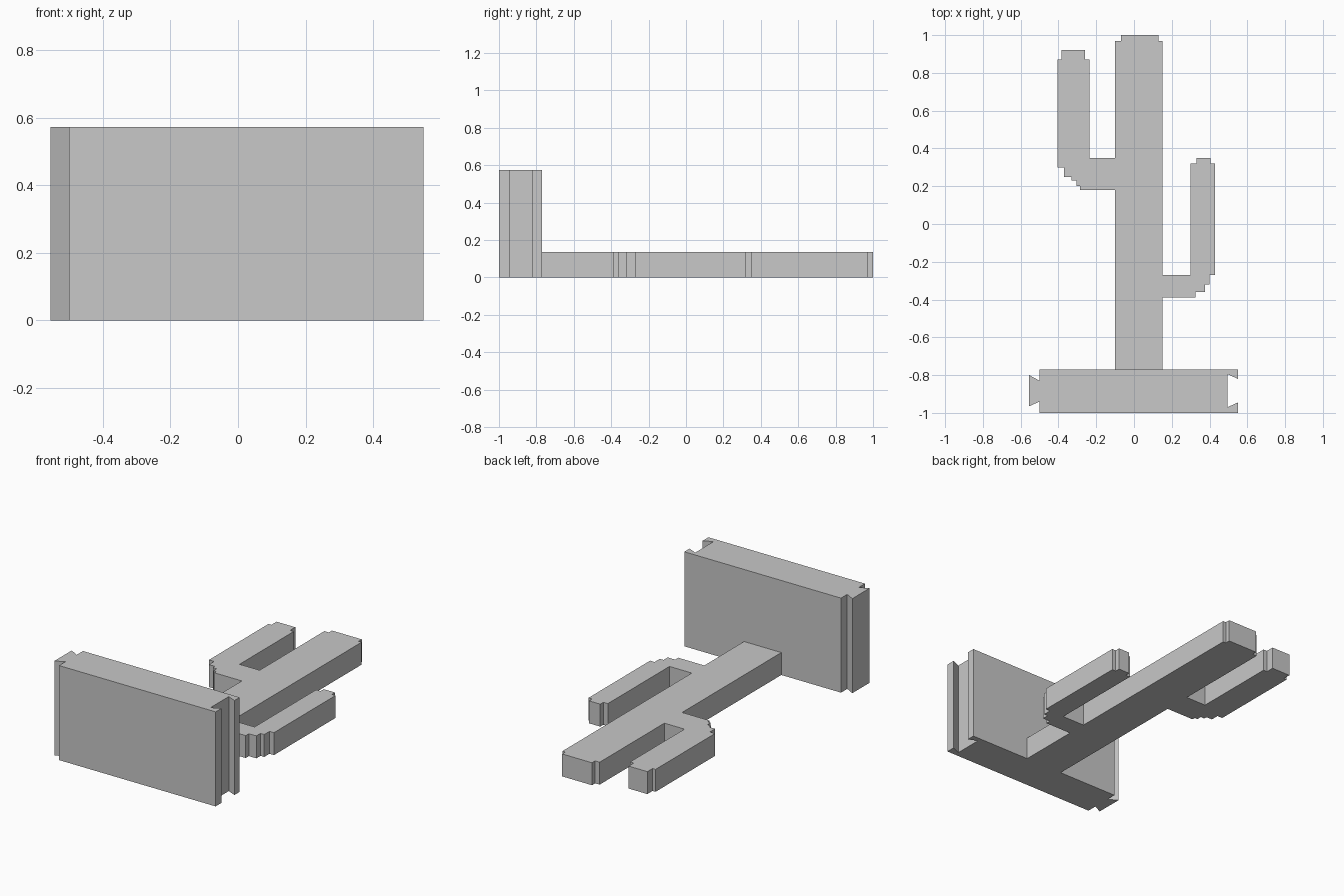
import bpy
import bmesh

# Remove the default object
default_cube = bpy.data.objects.get("Cube")
if default_cube:
    bpy.data.objects.remove(default_cube, do_unlink=True)

# Single flat material
GREY = (0.58, 0.58, 0.58, 1.0)
grey = bpy.data.materials.new("light grey")
grey.use_nodes = True
grey.diffuse_color = GREY
for node in grey.node_tree.nodes:
    if node.type == "BSDF_PRINCIPLED":
        node.inputs["Base Color"].default_value = GREY


def extrude_outline(name, outline, height):
    """Make a solid prism from a closed ground outline."""
    bm = bmesh.new()
    base = bm.faces.new([bm.verts.new((x, y, 0)) for x, y in outline])
    result = bmesh.ops.extrude_face_region(bm, geom=[base], use_keep_orig=True)
    top = [g for g in result["geom"] if isinstance(g, bmesh.types.BMVert)]
    bmesh.ops.translate(bm, verts=top, vec=(0, 0, height))
    bmesh.ops.recalc_face_normals(bm, faces=bm.faces)
    mesh = bpy.data.meshes.new(name)
    bm.to_mesh(mesh)
    bm.free()
    mesh.materials.append(grey)
    obj = bpy.data.objects.new(name, mesh)
    bpy.context.scene.collection.objects.link(obj)
    return obj


def notched_tip(right, left, top, inset_right, inset_left, drop):
    """Blunt tip with a small square step at each corner, right to left."""
    shoulder = top - drop
    return [(right, shoulder), (right - inset_right, shoulder),
            (right - inset_right, top), (left + inset_left, top),
            (left + inset_left, shoulder), (left, shoulder)]


def staircase(start, moves):
    """Corner points reached by alternating horizontal and vertical moves."""
    x, y = start
    points = [start]
    for dx, dy in moves:
        points.append((x + dx, y))
        x, y = x + dx, y + dy
        points.append((x, y))
    return points


# Cactus: trunk and two bent arms share one outline, counter-clockwise
TRUNK_LEFT, TRUNK_RIGHT, WALL = -0.10, 0.15, -0.77

# Lower arm: stepped elbow, blunt tip, inner corner
lower_arm = [(TRUNK_RIGHT, -0.39)]
lower_arm += [(0.325, -0.39), (0.325, -0.36), (0.375, -0.36), (0.375, -0.32),
              (0.40, -0.32), (0.40, -0.27), (0.43, -0.27)]
lower_arm += notched_tip(0.43, 0.30, 0.35, 0.025, 0.03, 0.03)
lower_arm += [(0.30, -0.27), (TRUNK_RIGHT, -0.27)]

# Upper arm: inner corner, blunt tip, stepped elbow
upper_arm = [(TRUNK_LEFT, 0.35), (-0.235, 0.35)]
upper_arm += notched_tip(-0.235, -0.405, 0.92, 0.025, 0.02, 0.05)
upper_arm += staircase((-0.405, 0.30), [(0.035, -0.05), (0.04, -0.02),
                                        (0.025, -0.03), (0.02, -0.02)])
upper_arm += [(TRUNK_LEFT, 0.18)]

trunk_tip = notched_tip(TRUNK_RIGHT, TRUNK_LEFT, 1.0, 0.02, 0.03, 0.03)
cactus = ([(TRUNK_LEFT, WALL), (TRUNK_RIGHT, WALL)]
          + lower_arm + trunk_tip + upper_arm)
extrude_outline("cactus", cactus, 0.136)

# Upright base plate with a dovetail tongue on one end and a socket on the other
FRONT, LEFT_END, RIGHT_END = -1.0, -0.50, 0.55
socket = [(RIGHT_END, -0.945), (0.495, -0.97), (0.495, -0.795), (RIGHT_END, -0.82)]
tongue = [(LEFT_END, -0.83), (-0.555, -0.80), (-0.555, -0.965), (LEFT_END, -0.94)]
plate = ([(LEFT_END, FRONT), (RIGHT_END, FRONT)] + socket
         + [(RIGHT_END, WALL), (LEFT_END, WALL)] + tongue)
extrude_outline("base_plate", plate, 0.573)
